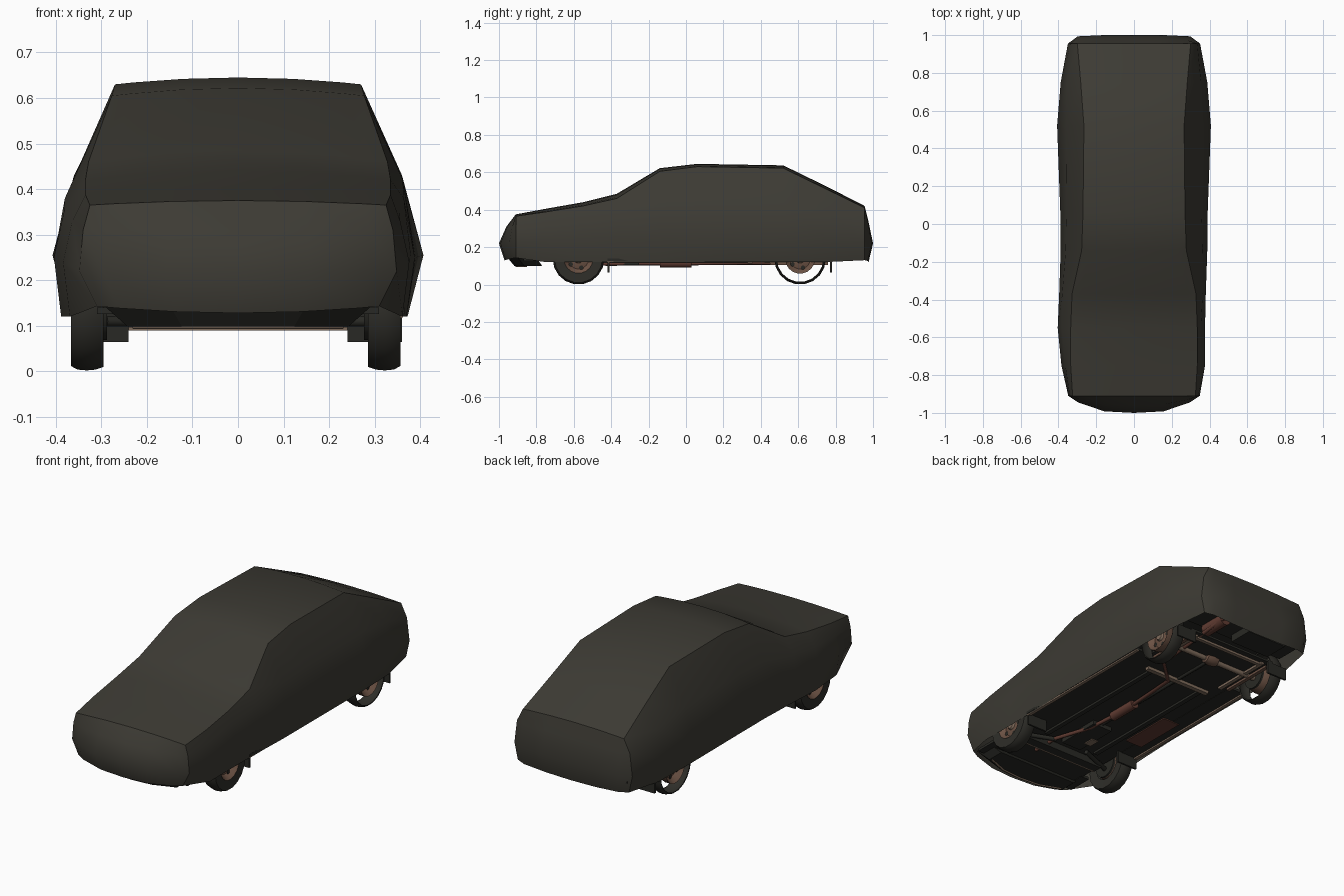
import bpy, bmesh, math
from mathutils import Vector

if "Cube" in bpy.data.objects:
    bpy.data.objects.remove(bpy.data.objects["Cube"], do_unlink=True)


def material(name, r, g, b):
    m = bpy.data.materials.new(name)
    m.use_nodes = True
    m.diffuse_color = (r, g, b, 1)
    bsdf = m.node_tree.nodes["Principled BSDF"]
    bsdf.inputs["Base Color"].default_value = (r, g, b, 1)
    bsdf.inputs["Roughness"].default_value = 0.8
    return m


CLOTH = material("dark olive cloth", 0.046, 0.043, 0.034)
BLACK = material("underbody black", 0.022, 0.022, 0.018)
RUBBER = material("tyre rubber", 0.028, 0.027, 0.022)
RUST = material("rust red", 0.12, 0.045, 0.032)
BROWN = material("rim brown", 0.15, 0.085, 0.058)
TAN = material("dusty tan", 0.22, 0.155, 0.11)


def finish(name, bm, mat, smooth=None):
    bmesh.ops.recalc_face_normals(bm, faces=bm.faces)
    me = bpy.data.meshes.new(name)
    bm.to_mesh(me)
    bm.free()
    me.materials.append(mat)
    ob = bpy.data.objects.new(name, me)
    bpy.context.collection.objects.link(ob)
    if smooth:
        bpy.ops.object.select_all(action='DESELECT')
        ob.select_set(True)
        bpy.context.view_layer.objects.active = ob
        bpy.ops.object.shade_smooth_by_angle(angle=math.radians(smooth))
    return ob


def box(name, x, y, z, mat):
    """Box from (min, max) spans."""
    bm = bmesh.new()
    bmesh.ops.create_cube(bm, size=1)
    for v in bm.verts:
        v.co = [(a + b) / 2 + c * (b - a) for (a, b), c in zip((x, y, z), v.co)]
    return finish(name, bm, mat)


def lathe(name, profile, centre, mat, side=1, n=18):
    """Spin (x, radius) points around an x-directed axis."""
    bm = bmesh.new()
    rings = []
    for i in range(n):
        a = math.tau * i / n
        rings.append([bm.verts.new((centre[0] + side * x, centre[1] + r * math.cos(a),
                                    centre[2] + r * math.sin(a))) for x, r in profile])
    for i in range(n):
        p, q = rings[i], rings[(i + 1) % n]
        for j in range(len(profile) - 1):
            bm.faces.new((p[j], p[j + 1], q[j + 1], q[j]))
    bmesh.ops.remove_doubles(bm, verts=bm.verts, dist=0.0005)
    return finish(name, bm, mat, 40)


def tube(name, points, radius, mat, n=8):
    """Pipe along a polyline, with its rings mitred at the bends."""
    bm = bmesh.new()
    pts = [Vector(p) for p in points]
    rings = []
    for i, p in enumerate(pts):
        d = (pts[min(i + 1, len(pts) - 1)] - pts[max(i - 1, 0)]).normalized()
        u = d.cross(Vector((0, 0, 1))).normalized()
        w = u.cross(d)
        rings.append([bm.verts.new(p + radius * (u * math.cos(t) + w * math.sin(t)))
                      for t in (math.tau * k / n for k in range(n))])
    for a, b in zip(rings, rings[1:]):
        for k in range(n):
            bm.faces.new((a[k], a[(k + 1) % n], b[(k + 1) % n], b[k]))
    bm.faces.new(rings[0])
    bm.faces.new(rings[-1])
    return finish(name, bm, mat, 50)


# Cloth cover: y, ridge z, shoulder (x, z), belt (x, z), widest (x, z), hem (x, z), skew
STATIONS = [
    (-.91, .375, (.325, .365), (.34, .31), (.348, .22), (.31, .143), 0),
    (-.75, .405, (.335, .388), (.36, .33), (.38, .24), (.365, .12), -.004),
    (-.55, .44, (.335, .42), (.368, .35), (.39, .25), (.374, .12), -.014),
    (-.37, .485, (.328, .46), (.372, .38), (.388, .25), (.37, .12), -.008),
    (-.14, .622, (.277, .605), (.362, .42), (.388, .25), (.37, .12), 0),
    (.06, .645, (.27, .63), (.358, .43), (.39, .25), (.37, .12), 0),
    (.52, .637, (.265, .622), (.36, .43), (.407, .255), (.372, .12), 0),
    (.75, .525, (.282, .51), (.355, .40), (.388, .25), (.365, .12), 0),
    (.955, .42, (.30, .41), (.335, .34), (.35, .22), (.33, .13), 0),
]
COLUMNS = (-1, -.85, -.45, 0, .45, .85, 1)


def build_cover():
    bm = bmesh.new()
    rings = []
    for y, ridge, shoulder, belt, wide, hem, skew in STATIONS:
        right = [(-x + skew, y, z) for x, z in (hem, wide, belt)]
        left = [(x + skew, y, z) for x, z in (belt, wide, hem)]
        top = [(u * shoulder[0], y, shoulder[1] + (ridge - shoulder[1]) * (1 - u * u))
               for u in COLUMNS]
        rings.append([bm.verts.new(c) for c in right + top + left])
    for a, b in zip(rings, rings[1:]):
        for i in range(len(a) - 1):
            bm.faces.new((a[i], a[i + 1], b[i + 1], b[i]))

    # Bulging end panels, hung from the shoulder row down to a sagging hem
    def end_panel(ring, bulges, power):
        upper = ring[3:10]
        for k, bulge in enumerate(bulges, 1):
            lo, hi = ring[3 - k], ring[9 + k]
            lower = [lo]
            for u in COLUMNS[1:-1]:
                co = lo.co.lerp(hi.co, (u + 1) / 2)
                co.y += bulge * (1 - abs(u) ** power)
                co.z -= .015 * (1 - u * u) if k == 3 else 0
                lower.append(bm.verts.new(co))
            lower.append(hi)
            for i in range(6):
                bm.faces.new((upper[i], upper[i + 1], lower[i + 1], lower[i]))
            upper = lower

    end_panel(rings[0], (-.05, -.09, -.06), 3)
    end_panel(rings[-1], (.02, .045, .02), 12)
    return finish("car_cover", bm, CLOTH, 42)


def build_valance():
    """Curved tray tucked under the nose, tapering downward."""
    bm = bmesh.new()
    outline = [(-.295, -.8), (-.295, -.9), (-.15, -.945), (0, -.955),
               (.15, -.945), (.295, -.9), (.295, -.8)]
    upper = [bm.verts.new((x, y, .145)) for x, y in outline]
    lower = [bm.verts.new((x * .82, y * .96, .098)) for x, y in outline]
    for i in range(len(outline)):
        j = (i + 1) % len(outline)
        bm.faces.new((upper[i], upper[j], lower[j], lower[i]))
    bm.faces.new(upper)
    bm.faces.new(lower)
    finish("front_valance", bm, BLACK)
    tube("front_edge_strip", [(x * .78, y * .95, .099) for x, y in outline[1:6]], .006, TAN)


build_cover()
build_valance()

# Floor, wheel arch linings and sills
AXLES = {"front": -.575, "rear": .61}
WHEEL_X = {"right": -.332, "left": .322}
R = .138
box("floor_pan", (-.27, .27), (-.86, .78), (.128, .14), BLACK)
box("boot_floor", (-.325, .325), (.77, .965), (.18, .19), BLACK)
box("arch_lining", (-.345, .345), (-.75, .8), (.285, .295), BLACK)
box("right_red_floor_panel", (-.3, -.2), (-.3, .0), (.122, .13), RUST)
for s, label in ((-1, "right"), (1, "left")):
    def span(a, b):
        return tuple(sorted((s * a, s * b)))

    for part, ys, edge in (("nose", (-.87, -.73), .31), ("middle", (-.42, .45), .365)):
        box(f"{label}_{part}_floor", span(.26, edge), ys, (.126, .14), BLACK)
    box(f"{label}_sill", span(.345, .362), (-.42, .45), (.118, .128), TAN)
    box(f"{label}_floor_rail", span(.15, .175), (-.5, .35), (.116, .13), BLACK)
    box(f"{label}_rear_rail", span(.21, .23), (.42, .76), (.116, .13), TAN)
    box(f"{label}_spring", span(.24, .26), (.45, .76), (.105, .118), BROWN)
    tube(f"{label}_front_arm", [(s * .1, -.5, .11), (s * .29, -.575, .11)], .012, BLACK)

    # Wheels and mud flaps
    for end, y in AXLES.items():
        c = (WHEEL_X[label], y, R)
        inner = .078 if end == "front" else .124
        lathe(f"{end}_{label}_tyre",
              [(-.033, inner), (-.037, .13), (-.02, .136), (0, R), (.02, .136),
               (.035, .128), (.033, inner)], c, RUBBER, s)
        lathe(f"{end}_{label}_rim",
              [(-.033, .07), (0, .08), (.033, .08), (.02, .068), (.004, .055),
               (.012, .03), (.012, 0)], c, BROWN, s)
        lathe(f"{end}_{label}_hub", [(.01, .026), (.024, .02), (.024, 0)], c, TAN, s, 10)
        lathe(f"{end}_{label}_brake", [(-.045, 0), (-.045, .07), (-.03, .07), (-.03, 0)],
              c, BLACK, s)
        for k in range(5):
            a = math.tau * k / 5
            lathe(f"{end}_{label}_rim_hole_{k + 1}", [(.012, .012), (.012, 0)],
                  (c[0], y + .05 * math.cos(a), R + .05 * math.sin(a)), BLACK, s, 8)
        flap_y = -.415 if end == "front" else .775
        box(f"{end}_{label}_mud_flap", span(.24, .36), (flap_y - .005, flap_y + .005),
            (.065, .13), BLACK)

# Running gear
tube("rear_axle", [(-.29, .61, .125), (.29, .61, .125)], .016, TAN)
tube("drive_shaft", [(0, -.25, .128), (0, .59, .128)], .01, BLACK)
lathe("differential", [(-.05, 0), (-.035, .03), (0, .036), (.035, .03), (.05, 0)],
      (0, .61, .13), BROWN, 1, 12)
box("front_cross_member", (-.24, .24), (-.6, -.55), (.09, .13), BLACK)
box("front_cross_strip", (-.24, .24), (-.61, -.6), (.09, .097), TAN)
box("gearbox", (-.06, .06), (-.5, -.25), (.105, .13), BLACK)
box("gearbox_bracket", (-.07, -.03), (-.43, -.37), (.1, .106), TAN)
box("middle_cross_member", (-.2, .2), (.33, .355), (.112, .13), TAN)
box("rear_cross_member", (-.22, .22), (.73, .75), (.116, .13), TAN)
box("fuel_tank", (-.22, .02), (.8, .94), (.14, .18), BLACK)

# Exhaust
tube("exhaust_pipe", [(.1, -.66, .118), (.11, -.5, .11), (.04, -.3, .112), (.02, -.05, .112),
                      (.04, .32, .115), (.18, .45, .115), (.19, .7, .13), (.19, .95, .155)],
     .01, RUST)
tube("exhaust_box", [(.02, -.14, .116), (.02, .03, .116)], .026, RUST, 10)
tube("rear_silencer", [(.17, .78, .162), (.17, .93, .162)], .034, RUST, 10)
